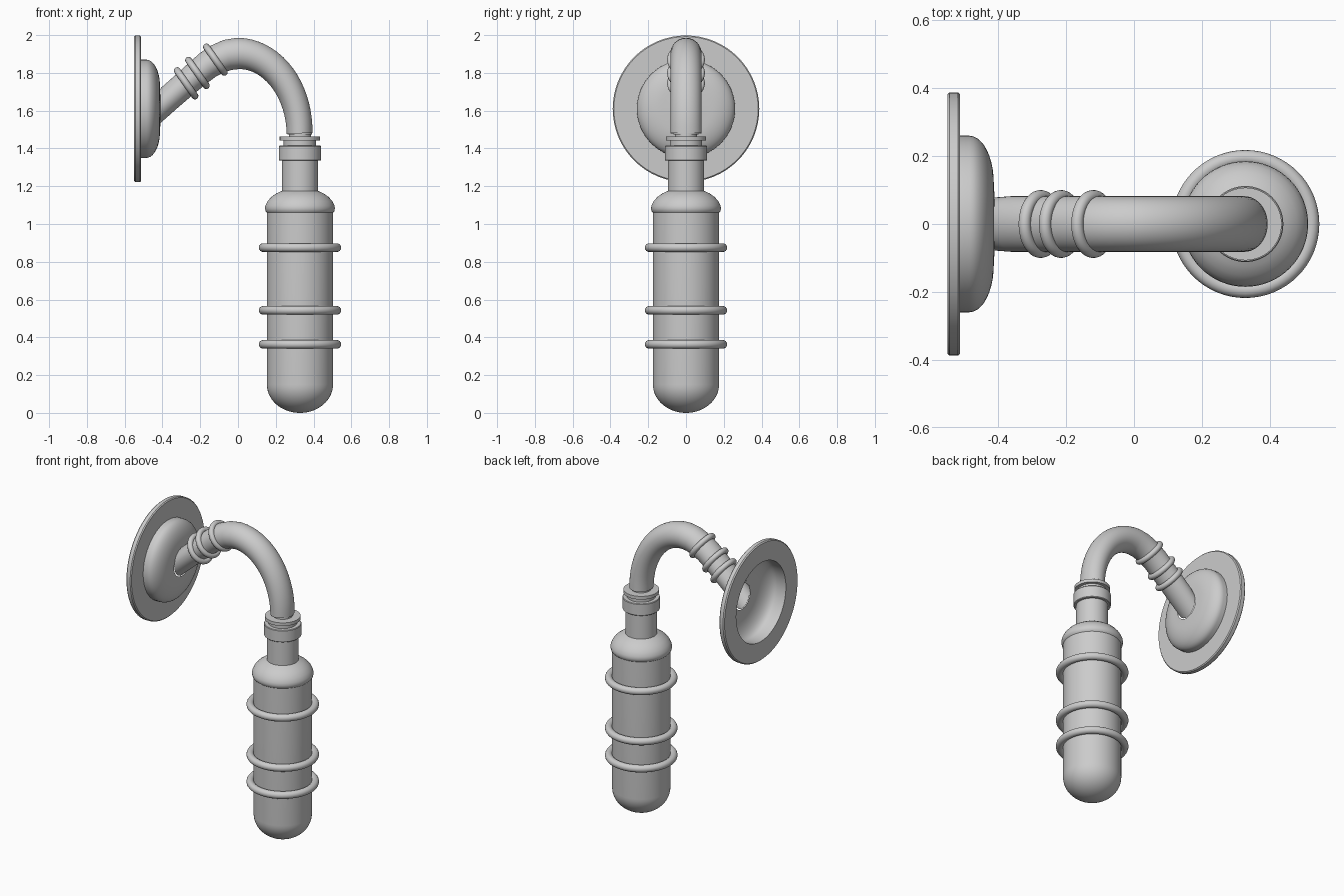
import bpy, bmesh, math
from mathutils import Vector, Matrix

if "Cube" in bpy.data.objects:
    bpy.data.objects.remove(bpy.data.objects["Cube"])

LX = 0.328   # lamp axis
PZ = 1.61    # wall plate centre height


def finish(name, bm, angle=32):
    bmesh.ops.remove_doubles(bm, verts=bm.verts, dist=1e-5)
    bmesh.ops.recalc_face_normals(bm, faces=bm.faces)
    me = bpy.data.meshes.new(name)
    bm.to_mesh(me)
    bm.free()
    ob = bpy.data.objects.new(name, me)
    bpy.context.collection.objects.link(ob)
    bpy.ops.object.select_all(action='DESELECT')
    ob.select_set(True)
    bpy.context.view_layer.objects.active = ob
    bpy.ops.object.shade_smooth_by_angle(angle=math.radians(angle))
    return ob


def skin(name, rings, closed=False, angle=32):
    """Bridge a list of equal point rings with quads."""
    bm = bmesh.new()
    vs = [[bm.verts.new(p) for p in r] for r in rings]
    n = len(vs[0])
    pairs = list(zip(vs, vs[1:])) + ([(vs[-1], vs[0])] if closed else [])
    for a, b in pairs:
        for i in range(n):
            j = (i + 1) % n
            bm.faces.new((a[i], a[j], b[j], b[i]))
    return finish(name, bm, angle)


def lathe(name, profile, mat, closed=False, n=64):
    """Revolve (radius, height) points about local z."""
    angs = [2 * math.pi * i / n for i in range(n)]
    rings = [[mat @ Vector((r * math.cos(a), r * math.sin(a), h)) for a in angs]
             for r, h in profile]
    return skin(name, rings, closed)


def ring(name, major, minor, mat):
    prof = [(major + minor * math.cos(t * math.pi / 8), minor * math.sin(t * math.pi / 8))
            for t in range(16)]
    return lathe(name, prof, mat, closed=True)


# wall plate with hollow dome, revolved about x
dome = [(0.26 - 0.14 * (1 - math.cos(t)), -0.485 + 0.072 * math.sin(t))
        for t in [math.pi / 2 * i / 10 for i in range(11)]]
plate = [(0.26, -0.55), (0.382, -0.55), (0.388, -0.543), (0.388, -0.519),
         (0.382, -0.513), (0.26, -0.513)]
to_x = Matrix.Translation((0, 0, PZ)) @ Matrix.Rotation(math.pi / 2, 4, 'Y')
lathe("wall_plate", plate, to_x, closed=True)
lathe("wall_dome", [(0.26, -0.513)] + dome + [(0.083, -0.411)], to_x)

# gooseneck arm: path points (x, z, half thickness in the bend plane)
path = [(-0.36, 1.671, 0.069), (-0.275, 1.745, 0.07), (-0.215, 1.797, 0.072),
        (-0.16, 1.842, 0.075), (-0.11, 1.873, 0.079), (-0.055, 1.895, 0.082)]
for i in range(19):
    t = math.pi / 2 * i / 18
    path.append((0.326 * math.sin(t), 1.48 + 0.423 * math.cos(t), 0.083 - 0.015 * i / 18))
N = 40
circle = [(math.cos(2 * math.pi * k / N), math.sin(2 * math.pi * k / N)) for k in range(N)]
rings = [[(-0.413, 0.078 * s, 1.622 + 0.09 * c) for c, s in circle]]
for i, (x, z, r) in enumerate(path):
    a, b = path[max(i - 1, 0)], path[min(i + 1, len(path) - 1)]
    d = Vector((b[0] - a[0], b[1] - a[1])).normalized()
    rings.append([(x - d.y * r * c, 0.082 * s, z + d.x * r * c) for c, s in circle])
skin("gooseneck_arm", rings, angle=45)

# rings on the arm
for i, (x, z) in enumerate([(-0.275, 1.745), (-0.215, 1.80), (-0.12, 1.87)]):
    m = Matrix.Translation((x, 0, z)) @ Matrix.Rotation(math.radians(55), 4, 'Y')
    ring(f"arm_ring_{i + 1}", 0.082, 0.018, m)

# lamp parts, revolved about the vertical axis
axis = Matrix.Translation((LX, 0, 0))
socket = [(0, 1.49), (0.065, 1.49), (0.065, 1.475), (0.058, 1.475), (0.058, 1.463),
          (0.107, 1.463), (0.107, 1.442), (0.086, 1.442), (0.086, 1.415), (0.109, 1.415),
          (0.112, 1.411), (0.112, 1.339), (0.108, 1.335), (0, 1.335)]
lathe("socket_collar", socket, axis)
glass = [(0, 1.34), (0.096, 1.34), (0.096, 1.175), (0.125, 1.162), (0.152, 1.143),
         (0.172, 1.12), (0.183, 1.097), (0.185, 1.082), (0.182, 1.068), (0.175, 1.06)]
glass += [(0.175 * math.cos(t), 0.15 * (1 - math.sin(t)))
          for t in [math.pi / 2 * i / 14 for i in range(15)]]
lathe("lamp_body", glass, axis)

# guard rings around the lamp
for i, z in enumerate([0.363, 0.543, 0.875]):
    ring(f"guard_ring_{i + 1}", 0.195, 0.023, Matrix.Translation((LX, 0, z)))
